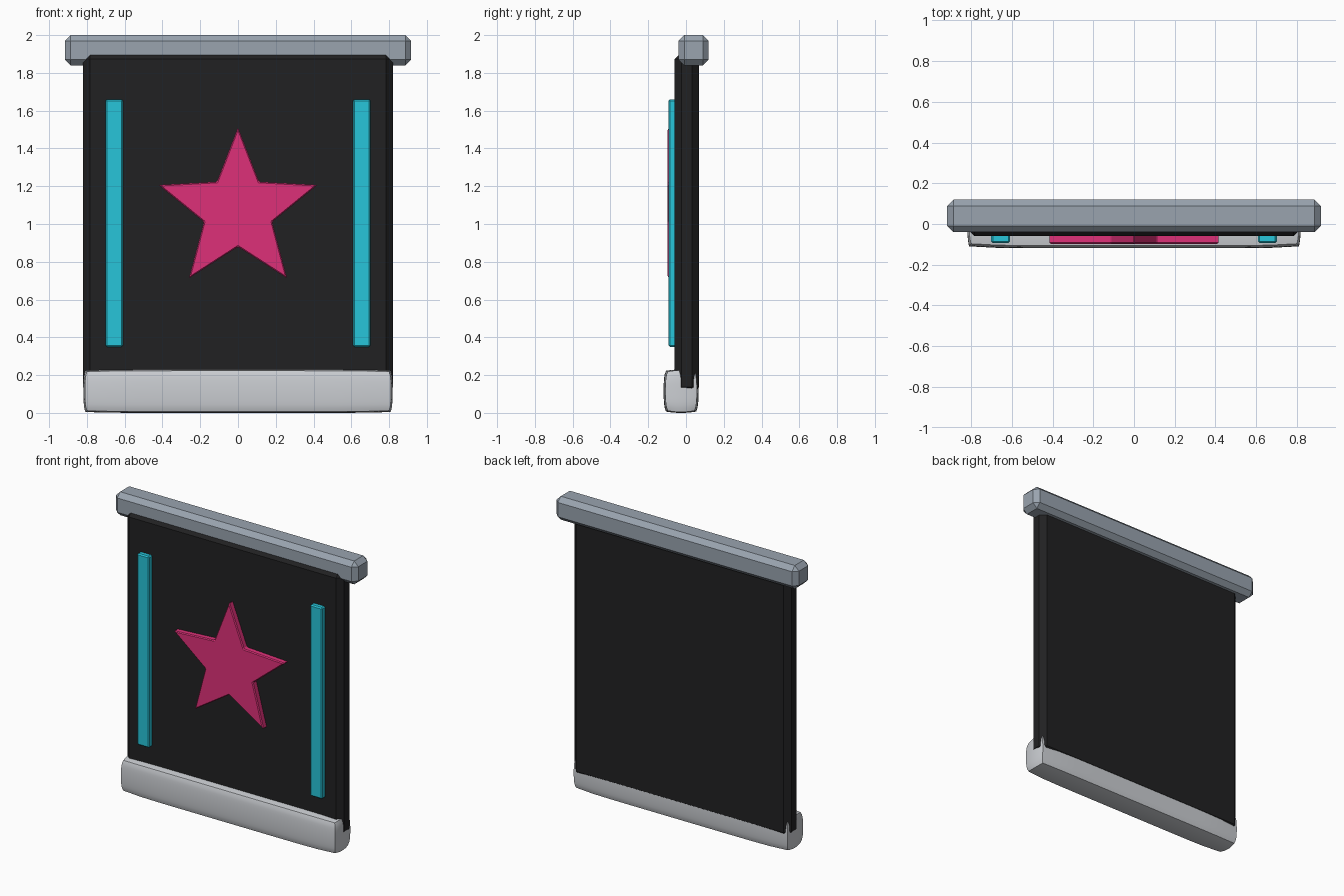
import bpy, bmesh, math

if "Cube" in bpy.data.objects:
    bpy.data.objects.remove(bpy.data.objects["Cube"])


def material(name, rgb):
    m = bpy.data.materials.new(name)
    m.diffuse_color = (*rgb, 1)
    m.use_nodes = True
    m.node_tree.nodes["Principled BSDF"].inputs["Base Color"].default_value = m.diffuse_color
    return m


BLACK = material("black", (0.015, 0.015, 0.016))
STEEL = material("steel", (0.32, 0.37, 0.43))
SILVER = material("silver", (0.60, 0.62, 0.65))
CYAN = material("cyan", (0.02, 0.56, 0.70))
PINK = material("pink", (0.73, 0.03, 0.19))


def finish(name, bm, mat, bevel=0):
    bmesh.ops.recalc_face_normals(bm, faces=bm.faces)
    if bevel:
        bmesh.ops.bevel(bm, geom=bm.edges[:], offset=bevel, segments=1,
                        affect='EDGES', profile=0.5)
    me = bpy.data.meshes.new(name)
    bm.to_mesh(me)
    bm.free()
    me.materials.append(mat)
    ob = bpy.data.objects.new(name, me)
    bpy.context.collection.objects.link(ob)
    return ob


def box(name, lo, hi, mat, bevel):
    bm = bmesh.new()
    bmesh.ops.create_cube(bm, size=1)
    for v in bm.verts:
        v.co = [(a + b) / 2 + c * (b - a) for a, b, c in zip(lo, hi, v.co)]
    return finish(name, bm, mat, bevel)


# Hanging panel and top rail
box("panel", (-0.82, -0.06, 0.10), (0.82, 0.068, 1.91), BLACK, 0.036)
box("top_rail", (-0.917, -0.04, 1.84), (0.917, 0.12, 2.0), STEEL, 0.031)

# Side strips
for side, x in (("left", -0.655), ("right", 0.655)):
    box(side + "_strip", (x - 0.046, -0.093, 0.35), (x + 0.046, -0.045, 1.66), CYAN, 0.008)

# Star emblem: extruded outline
bm = bmesh.new()
pts = []
for i in range(10):
    r, a = (0.442, 0.19)[i % 2], math.pi / 2 + i * math.pi / 5
    pts.append(bm.verts.new((r * math.cos(a), -0.05, 1.07 + r * math.sin(a))))
face = bm.faces.new(pts)
ext = bmesh.ops.extrude_face_region(bm, geom=[face])
for v in ext["geom"]:
    if isinstance(v, bmesh.types.BMVert):
        v.co.y = -0.098
finish("star", bm, PINK, 0.006)

# Bottom weight bar: box with softly bulging sides
bm = bmesh.new()
bmesh.ops.create_cube(bm, size=2)
bmesh.ops.subdivide_edges(bm, edges=bm.edges[:], cuts=11, use_grid_fill=True)
for v in bm.verts:
    x, y, z = v.co
    end = x ** 8
    v.co = (0.818 * x * (1 - 0.01 * y * y - 0.012 * z ** 4),
            -0.026 + 0.093 * y * (1 - 0.08 * z * z - 0.06 * z ** 8 - 0.1 * end),
            0.115 + 0.115 * z * (1 - 0.06 * y * y - 0.04 * end))
bar = finish("bottom_bar", bm, SILVER)
bpy.context.view_layer.objects.active = bar
bar.select_set(True)
bpy.ops.object.shade_smooth_by_angle(angle=math.radians(30))
